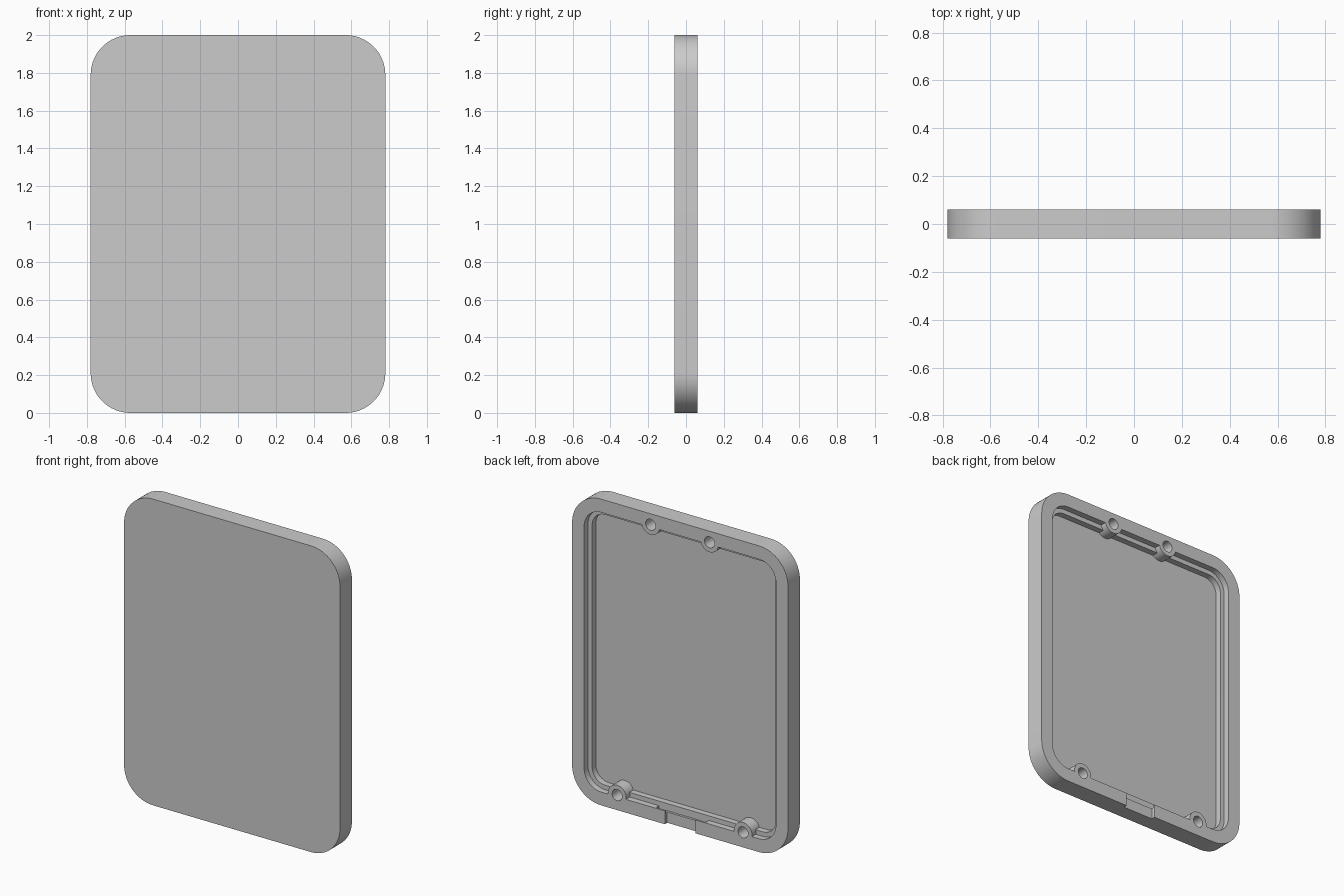
import bpy, bmesh, math
from mathutils import Matrix

W, H, T = 1.56, 2.0, 0.123        # width, height, thickness
BACK = T / 2
FLOOR = BACK - 0.08               # inner floor of the tray
LEDGE = BACK - 0.04               # step between rim and floor
RADIUS = 0.21

old = bpy.data.objects.get("Cube")
if old:
    bpy.data.objects.remove(old)

grey = bpy.data.materials.new("plain_grey")
grey.use_nodes = True
colour = (0.6, 0.6, 0.6, 1)
grey.diffuse_color = colour
grey.node_tree.nodes["Principled BSDF"].inputs["Base Color"].default_value = colour


def finish(bm, name):
    bmesh.ops.recalc_face_normals(bm, faces=bm.faces)
    mesh = bpy.data.meshes.new(name)
    bm.to_mesh(mesh)
    bm.free()
    mesh.materials.append(grey)
    obj = bpy.data.objects.new(name, mesh)
    bpy.context.collection.objects.link(obj)
    return obj


def ring(bm, inset, y, steps=16):
    """Rounded rectangle, inset from the outer outline, at depth y."""
    r = RADIUS - inset
    cx, cz = W / 2 - RADIUS, H / 2 - RADIUS
    verts = []
    for q, (sx, sz) in enumerate(((1, 1), (-1, 1), (-1, -1), (1, -1))):
        for i in range(steps + 1):
            a = math.pi / 2 * (q + i / steps)
            verts.append(bm.verts.new((sx * cx + r * math.cos(a), y,
                                       H / 2 + sz * cz + r * math.sin(a))))
    return verts


def cylinder(name, x, z, radius, y0, y1, segments=40):
    bm = bmesh.new()
    bmesh.ops.create_cone(bm, cap_ends=True, segments=segments, radius1=radius,
                          radius2=radius, depth=y1 - y0,
                          matrix=Matrix.Translation((x, (y0 + y1) / 2, z))
                          @ Matrix.Rotation(math.pi / 2, 4, "X"))
    return finish(bm, name)


def box(name, x, y0, y1, z0, z1):
    bm = bmesh.new()
    bmesh.ops.create_cube(bm, size=1, matrix=Matrix.Translation((0, (y0 + y1) / 2, (z0 + z1) / 2))
                          @ Matrix.Diagonal((2 * x, y1 - y0, z1 - z0, 1)))
    return finish(bm, name)


def combine(target, tool, operation):
    mod = target.modifiers.new(tool.name, "BOOLEAN")
    mod.operation, mod.solver, mod.object = operation, "EXACT", tool
    bpy.context.view_layer.objects.active = target
    bpy.ops.object.modifier_apply(modifier=mod.name)
    bpy.data.objects.remove(tool)


# Tray shell: front plate, outer side, rim, stepped inner wall, floor
bm = bmesh.new()
profile = ((0, -BACK), (0, BACK), (0.087, BACK), (0.087, LEDGE), (0.117, LEDGE), (0.117, FLOOR))
rings = [ring(bm, inset, y) for inset, y in profile]
for a, b in zip(rings, rings[1:]):
    for i in range(len(a)):
        j = (i + 1) % len(a)
        bm.faces.new((a[i], a[j], b[j], b[i]))
bm.faces.new(rings[0])
bm.faces.new(rings[-1])
tray = finish(bm, "tray_shell")

# Screw bosses flush with the rim, then their blind holes
spots = [(s * x, z) for x, z in ((0.213, 1.928), (0.455, 0.098)) for s in (1, -1)]
for x, z in spots:
    combine(tray, cylinder("screw_boss", x, z, 0.065, FLOOR - 0.01, BACK), "UNION")
for x, z in spots:
    combine(tray, cylinder("screw_hole", x, z, 0.036, FLOOR, BACK + 0.05), "DIFFERENCE")

# Shallow notch across the bottom rim, with a wider pocket in the inner wall
combine(tray, box("rim_notch", 0.11, BACK - 0.025, BACK + 0.05, -0.05, 0.1), "DIFFERENCE")
combine(tray, box("wall_pocket", 0.18, LEDGE, BACK - 0.012, 0.07, 0.1), "DIFFERENCE")

# Smooth rounded corners, crisp edges
bpy.ops.object.select_all(action="DESELECT")
tray.select_set(True)
bpy.context.view_layer.objects.active = tray
bpy.ops.object.shade_smooth_by_angle(angle=math.radians(30))
